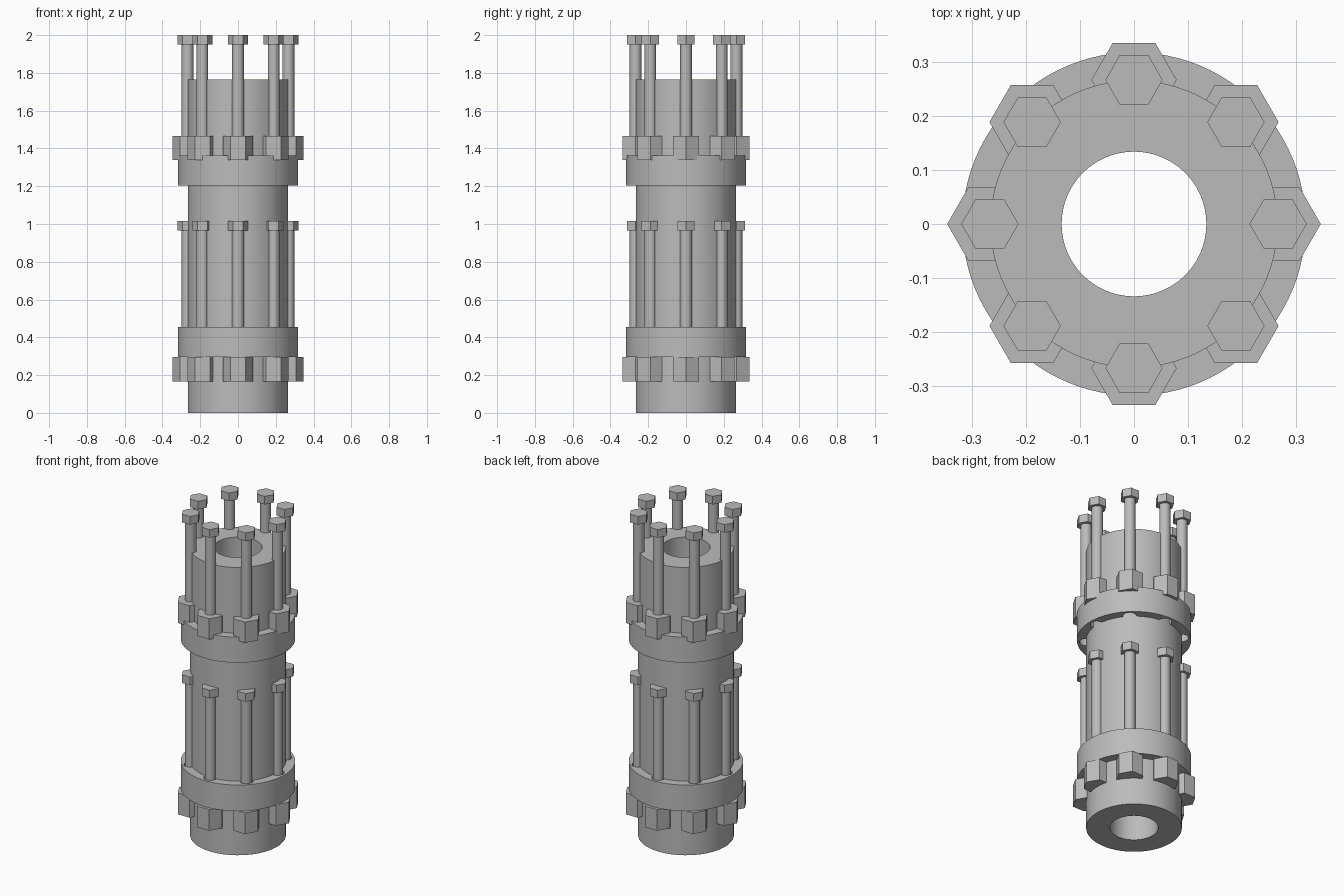
import bpy
import math
from mathutils import Vector

cube = bpy.data.objects.get("Cube")
if cube:
    bpy.data.objects.remove(cube)

BOLTS = 8
RING = 0.267          # radius of the bolt circle
SHAFT = 0.031
HOLE = 0.038

steel = bpy.data.materials.new("grey_steel")
steel.use_nodes = True
GREY = (0.5, 0.5, 0.5, 1)
steel.diffuse_color = GREY
steel.node_tree.nodes["Principled BSDF"].inputs["Base Color"].default_value = GREY


def finish(obj, name, smooth=True):
    obj.name = name
    obj.data.materials.clear()
    obj.data.materials.append(steel)
    if smooth:
        bpy.ops.object.select_all(action='DESELECT')
        obj.select_set(True)
        bpy.context.view_layer.objects.active = obj
        bpy.ops.object.shade_smooth_by_angle(angle=math.radians(35))
    return obj


def prism(name, sides, radius, z0, z1, at=(0, 0), turn=0.0, smooth=True):
    """Upright prism or cylinder between two heights."""
    bpy.ops.mesh.primitive_cylinder_add(
        vertices=sides, radius=radius, depth=z1 - z0,
        location=(at[0], at[1], (z0 + z1) / 2), rotation=(0, 0, turn))
    return finish(bpy.context.object, name, smooth)


def ring(name, inner, outer, z0, z1, segments=96):
    """Hollow ring: a rectangular profile swept around z."""
    profile = [(inner, z0), (outer, z0), (outer, z1), (inner, z1)]
    n = len(profile)
    verts, faces = [], []
    for i in range(segments):
        a = math.tau * i / segments
        verts += [(r * math.cos(a), r * math.sin(a), z) for r, z in profile]
        for j in range(n):
            k, m = i * n, ((i + 1) % segments) * n
            faces.append((k + j, m + j, m + (j + 1) % n, k + (j + 1) % n))
    mesh = bpy.data.meshes.new(name)
    mesh.from_pydata(verts, [], faces)
    obj = bpy.data.objects.new(name, mesh)
    bpy.context.collection.objects.link(obj)
    return finish(obj, name)


def bolt_positions():
    for i in range(BOLTS):
        a = math.tau * i / BOLTS
        yield i + 1, Vector((RING * math.cos(a), RING * math.sin(a)))


def drilled_collar(name, z0, z1):
    """Collar with a clearance hole for each bolt."""
    collar = ring(name, 0.22, 0.318, z0, z1)
    for i, p in bolt_positions():
        cutter = prism(f"{name}_hole_cutter_{i}", 32, HOLE, z0 - 0.05, z1 + 0.05, p)
        cutter.hide_render = True
        cut = collar.modifiers.new(f"hole_{i}", 'BOOLEAN')
        cut.operation = 'DIFFERENCE'
        cut.solver = 'EXACT'
        cut.object = cutter
        bpy.context.view_layer.objects.active = collar
        bpy.ops.object.modifier_apply(modifier=cut.name)
        bpy.data.objects.remove(cutter)
    return finish(collar, name)


def bolt_set(name, head_top, nut_bottom, nut_top):
    """Hex-headed bolts with large hex nuts, all turned the same way."""
    for i, p in bolt_positions():
        # Primitive corners start on y, so a quarter turn points them along x
        prism(f"{name}_shaft_{i}", 32, SHAFT, nut_bottom + 0.01, head_top - 0.02, p)
        prism(f"{name}_head_{i}", 6, 0.053, head_top - 0.05, head_top, p, math.pi / 2, False)
        prism(f"{name}_nut_{i}", 6, 0.079, nut_bottom, nut_top, p, math.pi / 2, False)


# Main hollow barrel
ring("barrel_tube", 0.134, 0.266, 0.0, 1.765)

# Two clamping collars
drilled_collar("lower_collar", 0.295, 0.455)
drilled_collar("upper_collar", 1.205, 1.362)

# Bolts: lower nuts hang under their collar, upper nuts sit on theirs
bolt_set("lower_bolt", 1.015, 0.165, 0.295)
bolt_set("upper_bolt", 2.0, 1.338, 1.465)
